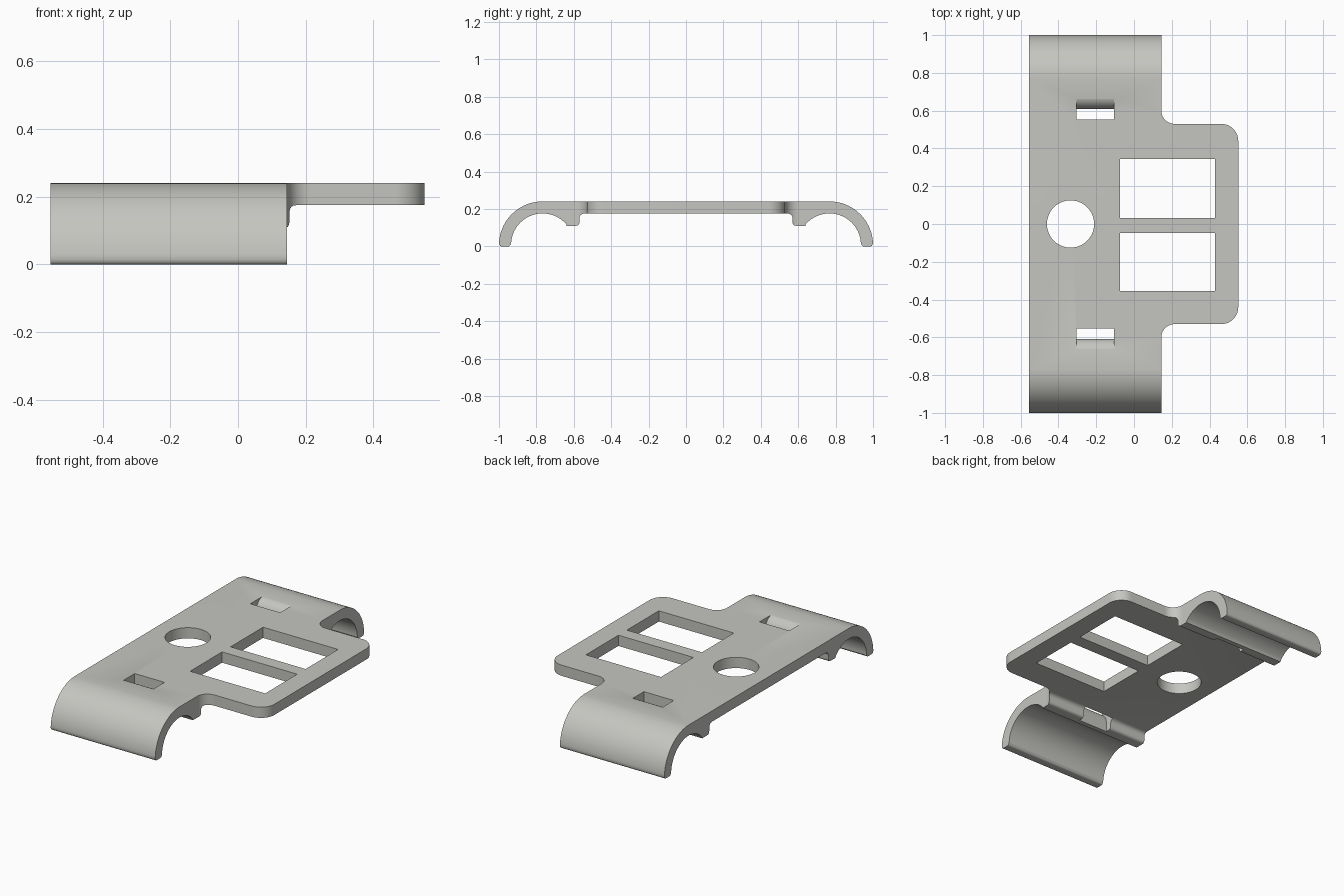
import bpy, bmesh
from math import sin, cos, radians
from mathutils import Vector

if "Cube" in bpy.data.objects:
    bpy.data.objects.remove(bpy.data.objects["Cube"])

TOP, UNDER = 0.24, 0.175      # plate faces
HY, HZ = 0.767, 0.008         # hook centre
R_OUT, R_IN = 0.233, 0.168


def arc(cx, cy, r, a0, a1, n):
    return [(cx + r * cos(radians(a0 + (a1 - a0) * i / n)),
             cy + r * sin(radians(a0 + (a1 - a0) * i / n))) for i in range(n + 1)]


def prism(name, points, axis, lo, hi):
    """Extrude a closed outline along x (points are y,z) or z (points are x,y)."""
    bm = bmesh.new()
    place = (lambda p: (lo, p[0], p[1])) if axis == 'x' else (lambda p: (p[0], p[1], lo))
    face = bm.faces.new([bm.verts.new(place(p)) for p in points])
    new = bmesh.ops.extrude_face_region(bm, geom=[face])['geom']
    step = Vector((hi - lo, 0, 0)) if axis == 'x' else Vector((0, 0, hi - lo))
    bmesh.ops.translate(bm, vec=step, verts=[v for v in new if isinstance(v, bmesh.types.BMVert)])
    bmesh.ops.recalc_face_normals(bm, faces=bm.faces)
    mesh = bpy.data.meshes.new(name)
    bm.to_mesh(mesh)
    bm.free()
    ob = bpy.data.objects.new(name, mesh)
    bpy.context.collection.objects.link(ob)
    return ob


def combine(target, tool, operation):
    """Apply a boolean, then remove the helper."""
    tool.hide_render = True
    mod = target.modifiers.new(operation.lower(), 'BOOLEAN')
    mod.object, mod.operation, mod.solver = tool, operation, 'EXACT'
    bpy.context.view_layer.update()
    ev = target.evaluated_get(bpy.context.evaluated_depsgraph_get())
    mesh = bpy.data.meshes.new_from_object(ev)
    target.modifiers.clear()
    target.data = mesh
    bpy.data.objects.remove(tool, do_unlink=True)


def mirror(points, flip):
    """Continue a half outline with its reflection."""
    return points + [flip(p) for p in reversed(points)]


# Side profile: plate underside, clip foot, hook with rounded tip, flat top
half = arc(0.545, 0.15, 0.025, 90, 0, 5)                  # fillet under the plate
half += arc(0.588, 0.128, 0.018, 180, 270, 5)             # foot corner
half += [(0.638, 0.11)]
half += arc(HY, HZ, R_IN, 138, 2, 32)                     # hook inside
half += arc(0.951, 0.013, 0.013, 200, 270, 4)             # tip
half += arc(0.985, 0.013, 0.013, 270, 340, 4)
half += arc(HY, HZ - 0.001, R_OUT, 2, 90, 26)             # hook outside
# Half runs from underside to top; its reflection closes the section
profile = mirror(half, lambda p: (-p[0], p[1]))
bracket = prism("bracket_plate", profile, 'x', -0.555, 0.7)

# Plan outline: long strip with a rounded tab on the +x side
plan = [(-0.6, -1.1), (0.145, -1.1)]
plan += arc(0.215, -0.60, 0.07, 180, 90, 10)
plan += arc(0.462, -0.44, 0.09, -90, 0, 10)
plan = mirror(plan, lambda p: (p[0], -p[1]))
combine(bracket, prism("plan_cutter", plan, 'z', -0.2, 0.5), 'INTERSECT')

# Round hole
combine(bracket, prism("hole_cutter", arc(-0.336, 0, 0.125, 0, 354.375, 63), 'z', 0.1, 0.4), 'DIFFERENCE')

# Two rectangular windows
for y0, y1 in ((0.033, 0.344), (-0.354, -0.048)):
    box = [(-0.073, y0), (0.43, y0), (0.43, y1), (-0.073, y1)]
    combine(bracket, prism("window_cutter", box, 'z', 0.1, 0.4), 'DIFFERENCE')

# Strap slots with a rounded outer lip
slot = [(0.553, 0.05), (0.609, 0.05)] + arc(0.682, 0.17, 0.073, 180, 92, 12)
slot += [(0.68, 0.3), (0.553, 0.3)]
for s in (1, -1):
    combine(bracket, prism("slot_cutter", [(s * y, z) for y, z in slot], 'x', -0.305, -0.105), 'DIFFERENCE')

# Colour and shading
grey = bpy.data.materials.new("light_grey")
grey.diffuse_color = (0.56, 0.56, 0.53, 1)
grey.use_nodes = True
grey.node_tree.nodes["Principled BSDF"].inputs["Base Color"].default_value = grey.diffuse_color
bracket.data.materials.clear()
bracket.data.materials.append(grey)
bpy.context.view_layer.objects.active = bracket
bracket.select_set(True)
bpy.ops.object.shade_smooth_by_angle(angle=radians(30))
